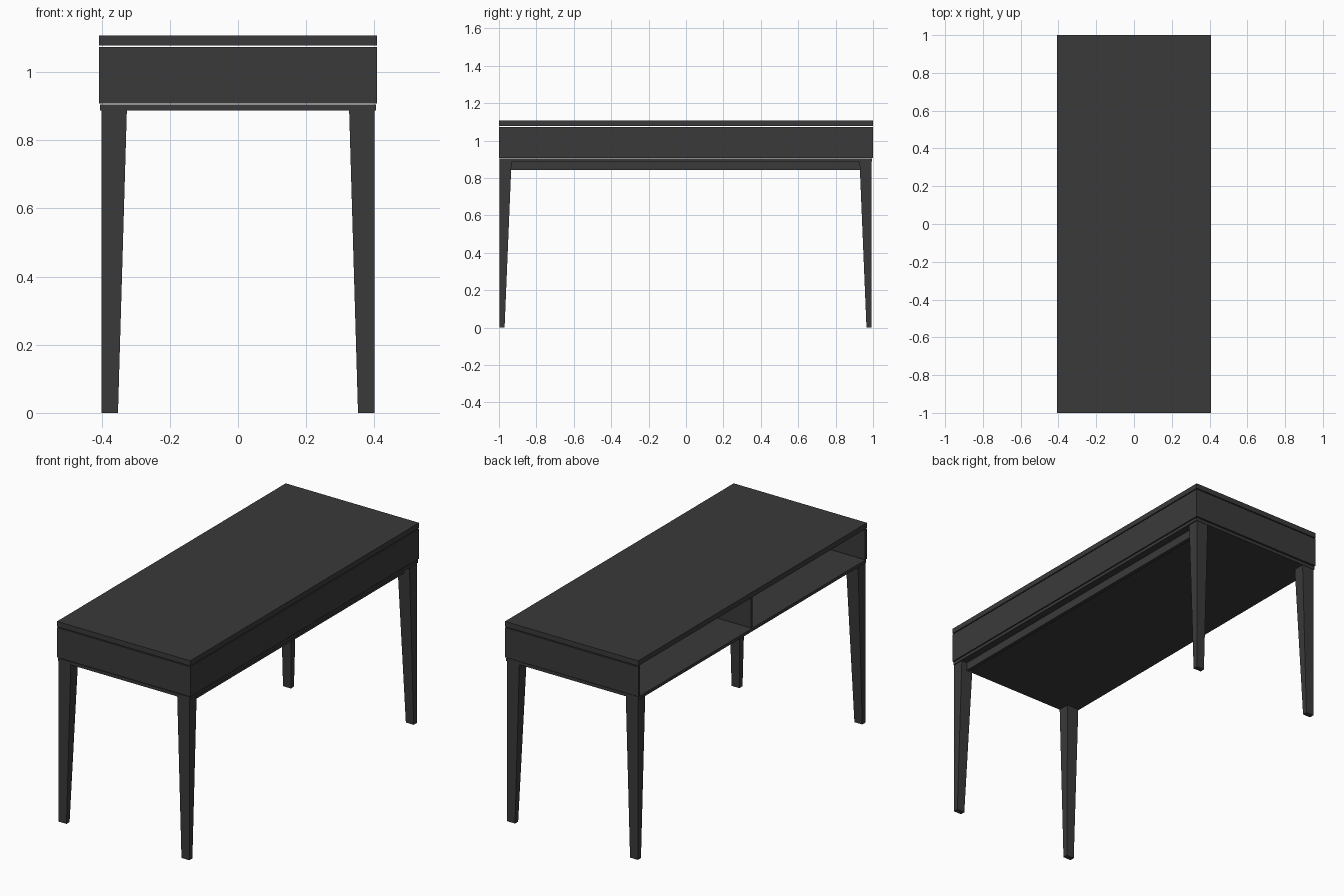
import bpy
import bmesh

cube = bpy.data.objects.get("Cube")
if cube:
    bpy.data.objects.remove(cube, do_unlink=True)

# Single dark painted finish
paint = bpy.data.materials.new("charcoal grey")
paint.use_nodes = True
colour = (0.042, 0.042, 0.042, 1)
paint.diffuse_color = colour
paint.node_tree.nodes["Principled BSDF"].inputs["Base Color"].default_value = colour


def block(name, x, y, z, foot_x=None, foot_y=None):
    """Box from (min, max) ranges; the foot ranges replace x and y at its lower end."""
    mesh = bpy.data.meshes.new(name)
    bm = bmesh.new()
    bmesh.ops.create_cube(bm, size=1)
    for v in bm.verts:
        low = v.co.z < 0
        xs = foot_x if low and foot_x else x
        ys = foot_y if low and foot_y else y
        v.co = (xs[v.co.x > 0], ys[v.co.y > 0], z[v.co.z > 0])
    bmesh.ops.recalc_face_normals(bm, faces=bm.faces)
    bm.to_mesh(mesh)
    bm.free()
    mesh.materials.append(paint)
    obj = bpy.data.objects.new(name, mesh)
    bpy.context.collection.objects.link(obj)
    return obj


HALF = 0.408
WALL = 0.016
BOX = (0.908, 1.073)    # height range of the box walls
UNDER = 0.887           # underside of the bottom board

# Boards, separated from the box walls by fine shadow gaps
block("table_top", (-HALF, HALF), (-1, 1), (1.078, 1.107))
block("bottom_board", (-0.405, 0.405), (-0.997, 0.994), (UNDER, 0.904))

# Box walls: open along the -x side
block("box_front_wall", (-HALF, HALF), (-1, -1 + WALL), BOX)
block("box_back_wall", (-HALF, HALF), (1 - WALL, 1), BOX)
block("box_long_wall", (HALF - WALL, HALF), (-1 + WALL, 1 - WALL), BOX)
block("shelf_divider", (-HALF + 0.005, HALF - WALL), (-WALL / 2, WALL / 2), BOX)

# Rail under the closed long side
block("under_rail", (0.345, 0.365), (-0.94, 0.935), (0.842, UNDER))


def span(outer, width):
    """Range of the given width reaching inwards from an outer edge."""
    inner = outer - width if outer > 0 else outer + width
    return (min(outer, inner), max(outer, inner))


# Tapered legs, straight on the outside
for y_name, y in (("front", -0.997), ("back", 0.992)):
    for x_name, x in (("left", 0.40), ("right", -0.40)):
        block(f"{y_name}_{x_name}_leg", span(x, 0.074), span(y, 0.064), (0, UNDER),
              span(x, 0.048), span(y, 0.027))
